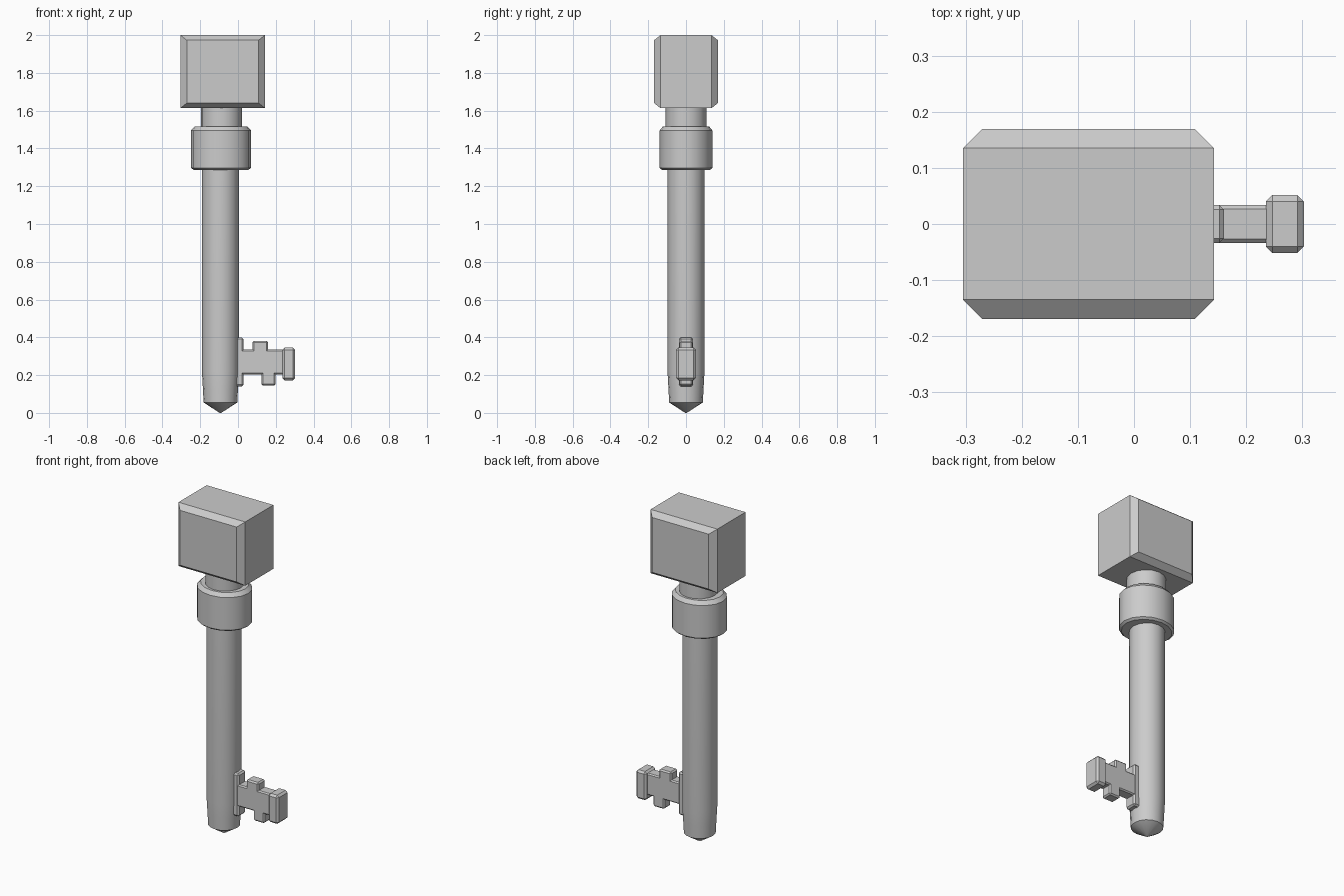
import bpy, bmesh, math

if "Cube" in bpy.data.objects:
    bpy.data.objects.remove(bpy.data.objects["Cube"])

CX = -0.093  # axis of the shaft


def finish(name, bm, smooth=False):
    bmesh.ops.recalc_face_normals(bm, faces=bm.faces[:])
    me = bpy.data.meshes.new(name)
    bm.to_mesh(me)
    bm.free()
    ob = bpy.data.objects.new(name, me)
    bpy.context.collection.objects.link(ob)
    if smooth:
        bpy.ops.object.select_all(action='DESELECT')
        ob.select_set(True)
        bpy.context.view_layer.objects.active = ob
        bpy.ops.object.shade_smooth_by_angle(angle=math.radians(35))
    return ob


def loft(name, rings, smooth=False):
    """Skin a stack of equal-length point loops and cap both ends."""
    bm = bmesh.new()
    loops = [[bm.verts.new(p) for p in r] for r in rings]
    n = len(loops[0])
    for a, b in zip(loops, loops[1:]):
        for i in range(n):
            j = (i + 1) % n
            bm.faces.new((a[i], a[j], b[j], b[i]))
    bm.faces.new(loops[0])
    bm.faces.new(loops[-1])
    return finish(name, bm, smooth)


def turned(name, profile, sx=1.0, cx=CX, sides=16):
    """Turned part from (radius, z) pairs, stretched by sx along x."""
    rings = [[(cx + sx * r * math.cos(2 * math.pi * i / sides),
               r * math.sin(2 * math.pi * i / sides), z)
              for i in range(sides)] for r, z in profile]
    return loft(name, rings, True)


def block(name, x0, x1, hy, z0, z1, bevel):
    """Box with chamfered edges, centred on y = 0."""
    bm = bmesh.new()
    bmesh.ops.create_cube(bm, size=1)
    for v in bm.verts:
        v.co = ((x0 + x1) / 2 + v.co.x * (x1 - x0), v.co.y * 2 * hy,
                (z0 + z1) / 2 + v.co.z * (z1 - z0))
    bmesh.ops.bevel(bm, geom=bm.edges[:], offset=bevel, segments=1,
                    affect='EDGES', profile=0.5)
    return finish(name, bm)


# Handle block, chamfered around its front and back faces
def rect(y, c, d):
    return [(-0.305 + c, y, 1.613 + d), (0.143 - c, y, 1.613 + d),
            (0.143 - c, y, 2.0 - d), (-0.305 + c, y, 2.0 - d)]


loft("handle_block", [rect(-0.169, 0.034, 0.027), rect(-0.135, 0, 0),
                      rect(0.135, 0, 0), rect(0.169, 0.034, 0.027)])

# Neck and oval collar
turned("neck", [(0.108, 1.45), (0.108, 1.63)], cx=-0.087)
turned("collar", [(0.128, 1.287), (0.14, 1.297), (0.14, 1.495),
                  (0.122, 1.517)], sx=1.136, cx=-0.09)

# Shaft with a tapered foot and blunt point
turned("shaft", [(0.004, 0.0), (0.089, 0.055), (0.093, 0.13),
                 (0.098, 0.22), (0.098, 1.46)])

# Key bit: root plate, bar, end plate and two teeth
block("bit_root_plate", -0.015, 0.029, 0.036, 0.14, 0.40, 0.009)
block("bit_bar", 0.0, 0.25, 0.034, 0.203, 0.335, 0.007)
block("bit_end_plate", 0.235, 0.303, 0.052, 0.172, 0.346, 0.012)
block("upper_tooth", 0.077, 0.16, 0.034, 0.30, 0.381, 0.008)
block("lower_tooth", 0.124, 0.199, 0.034, 0.145, 0.24, 0.008)
